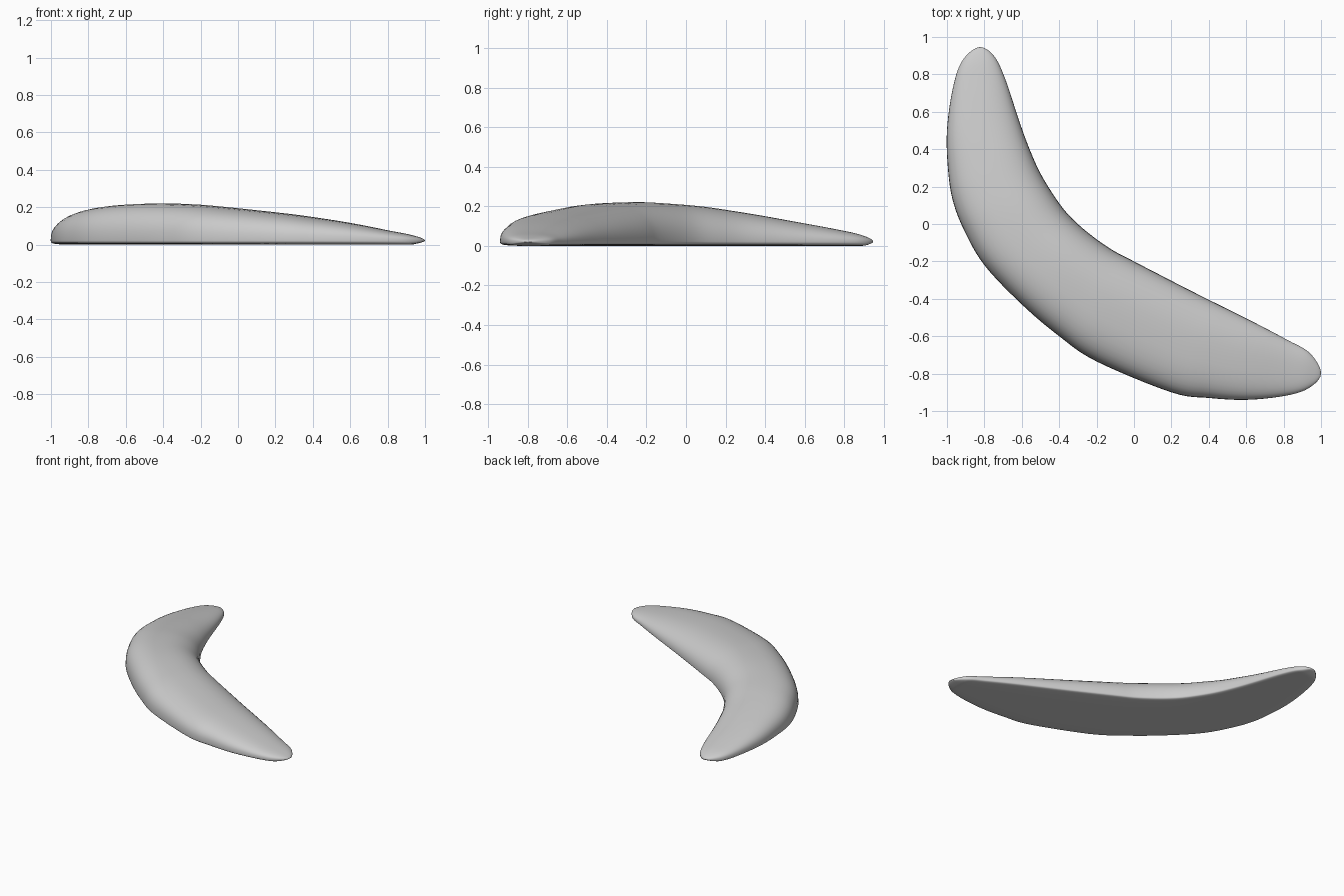
import bpy, bmesh, math
from mathutils import Vector

cube = bpy.data.objects.get("Cube")
if cube:
    bpy.data.objects.remove(cube, do_unlink=True)

# Stations along the blade: outer edge x, y, inner edge x, y, crest height
TIP_A = (-.83, .945, -.83, .945, .022)
TIP_B = (1, -.8, 1, -.8, .022)
STATIONS = [
    TIP_A,
    (-.92, .87, -.75, .9, .055),
    (-.97, .72, -.69, .78, .085),
    (-1, .5, -.62, .57, .125),
    (-.995, .3, -.57, .43, .155),
    (-.97, .13, -.51, .29, .18),
    (-.91, -.03, -.44, .17, .2),
    (-.8, -.22, -.36, .06, .213),
    (-.6, -.43, -.26, -.035, .221),
    (-.4, -.6, -.13, -.13, .217),
    (-.2, -.735, 0, -.2, .205),
    (.2, -.9, .31, -.36, .167),
    (.4, -.93, .48, -.445, .142),
    (.6, -.94, .65, -.53, .112),
    (.8, -.92, .82, -.62, .075),
    (.93, -.88, .94, -.69, .05),
    TIP_B,
]
EDGE_Z = .022
STEPS = 6      # rings per station gap
HALF = 20      # segments over the top and under the bottom


def mirror_station(tip, s):
    """Carry the outline round a tip so that the end stays rounded."""
    return Vector((s[2], s[3], s[0], s[1], 2 * tip[4] - s[4]))


def spline(a, b, c, d, t):
    return .5 * (2 * b + (c - a) * t + (2 * a - 5 * b + 4 * c - d) * t ** 2
                 + (3 * b - a - 3 * c + d) * t ** 3)


def section(s):
    """One closed ring: domed top, nearly flat underside."""
    outer, inner = Vector((s[0], s[1], 0)), Vector((s[2], s[3], 0))
    rise = max(s[4] - EDGE_Z, 0)
    drop = EDGE_Z * min(1, rise / .03)
    ring = []
    for i in range(2 * HALF):
        a = math.pi * i / HALF
        c, n = math.cos(a), math.sin(a)
        top = i <= HALF
        power = (2.7 if c > 0 else 2.3) if top else 4
        u = math.copysign(abs(c) ** (2 / power), c)
        w = abs(n) ** (2 / power)
        p = inner.lerp(outer, (u + 1) / 2)
        p.z = EDGE_Z + (rise * w if top else -drop * w)
        ring.append(p)
    return ring


# Blade lofted through the stations
keys = [Vector(s) for s in STATIONS]
keys = [mirror_station(TIP_A, keys[1])] + keys + [mirror_station(TIP_B, keys[-2])]
bm = bmesh.new()
rings = []
for k in range(1, len(keys) - 2):
    for j in range(STEPS):
        if k > 1 or j > 0:
            s = spline(*keys[k - 1:k + 3], j / STEPS)
            rings.append([bm.verts.new(p) for p in section(s)])
for r, q in zip(rings, rings[1:]):
    for i in range(len(r)):
        n = (i + 1) % len(r)
        bm.faces.new((r[i], r[n], q[n], q[i]))

# Closed rounded tips
for tip, ring in ((TIP_A, rings[0]), (TIP_B, rings[-1])):
    v = bm.verts.new((tip[0], tip[1], EDGE_Z))
    for i in range(len(ring)):
        bm.faces.new((ring[i], ring[(i + 1) % len(ring)], v))
bmesh.ops.recalc_face_normals(bm, faces=bm.faces)

mesh = bpy.data.meshes.new("curved_blade")
bm.to_mesh(mesh)
bm.free()
blade = bpy.data.objects.new("curved_blade", mesh)
bpy.context.collection.objects.link(blade)

# Plain grey material
grey = bpy.data.materials.new("light_grey")
grey.use_nodes = True
colour = (.6, .6, .6, 1)
grey.diffuse_color = colour
grey.node_tree.nodes["Principled BSDF"].inputs["Base Color"].default_value = colour
mesh.materials.append(grey)

bpy.ops.object.select_all(action="DESELECT")
blade.select_set(True)
bpy.context.view_layer.objects.active = blade
bpy.ops.object.shade_smooth_by_angle(angle=math.radians(60))
